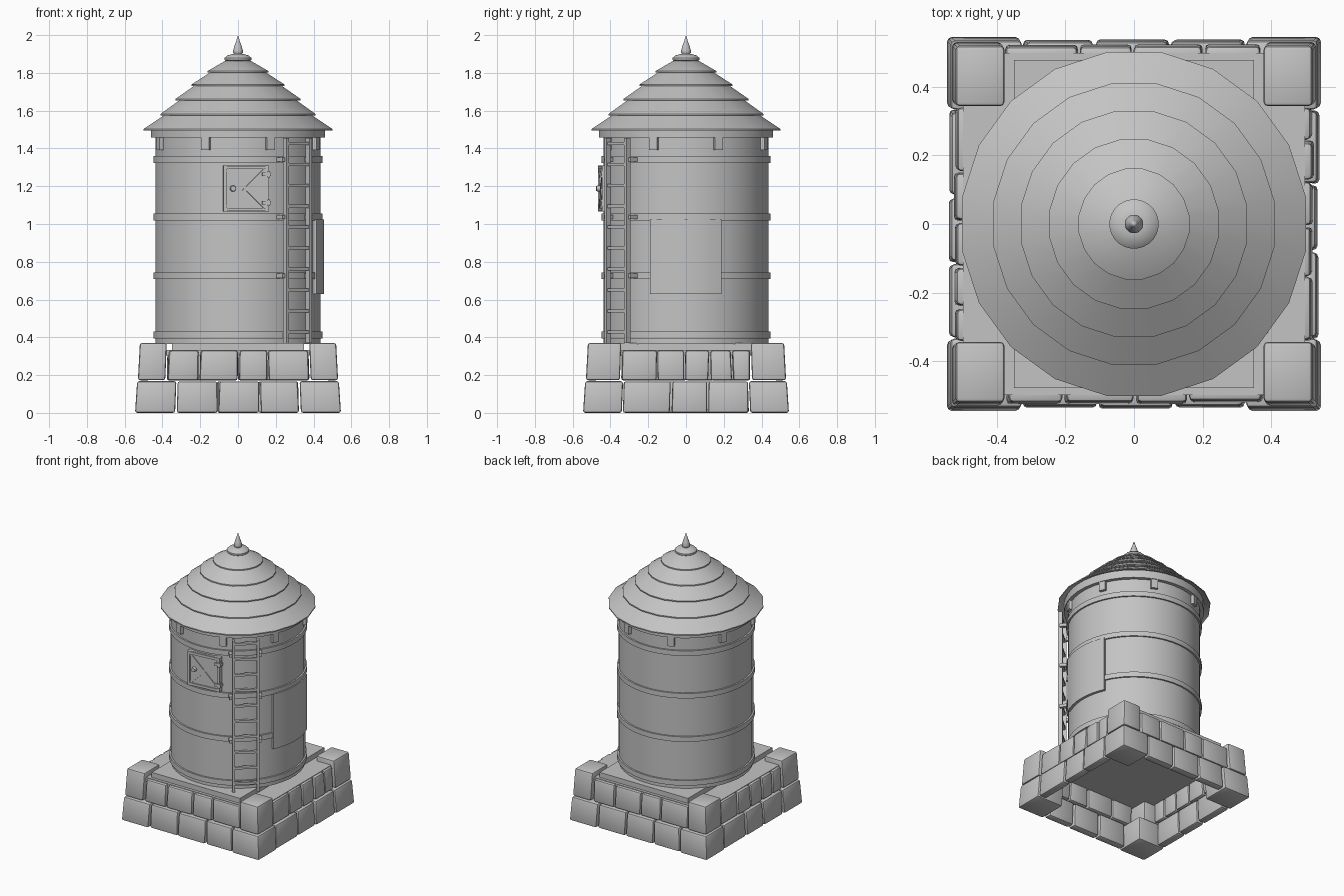
import bpy, bmesh, random
from math import cos, sin, pi, radians
from mathutils import Matrix, Vector

random.seed(4)
cube = bpy.data.objects.get("Cube")
if cube:
    bpy.data.objects.remove(cube, do_unlink=True)

GREY = (0.55, 0.55, 0.55, 1)
mat = bpy.data.materials.new("plain grey")
mat.use_nodes = True
mat.diffuse_color = GREY
mat.node_tree.nodes["Principled BSDF"].inputs["Base Color"].default_value = GREY


def finish(name, bm, turn=0.0):
    """Turn a bmesh about the tower axis and make it an object."""
    bmesh.ops.rotate(bm, verts=bm.verts, cent=(0, 0, 0),
                     matrix=Matrix.Rotation(radians(turn), 3, 'Z'))
    bmesh.ops.recalc_face_normals(bm, faces=bm.faces)
    me = bpy.data.meshes.new(name)
    bm.to_mesh(me)
    bm.free()
    me.materials.append(mat)
    ob = bpy.data.objects.new(name, me)
    bpy.context.collection.objects.link(ob)
    bpy.ops.object.select_all(action='DESELECT')
    ob.select_set(True)
    bpy.context.view_layer.objects.active = ob
    bpy.ops.object.shade_smooth_by_angle(angle=radians(32))


def box(name, x, y, z, turn=0.0, bevel=0.0, jitter=0.0, lean=0.0, tilt=0.0):
    """Box from (low, high) ranges; tilt spins it about its own y axis."""
    bm = bmesh.new()
    bmesh.ops.create_cube(bm, size=1)
    for v in bm.verts:
        v.co = Vector([lo + (hi - lo) * (c + 0.5) for c, (lo, hi) in zip(v.co, (x, y, z))])
    if tilt:
        mid = (sum(x) / 2, sum(y) / 2, sum(z) / 2)
        bmesh.ops.rotate(bm, verts=bm.verts, cent=mid,
                         matrix=Matrix.Rotation(radians(tilt), 3, 'Y'))
    for v in bm.verts:
        if v.co.z > sum(z) / 2:
            v.co.x *= 1 - lean
            v.co.y *= 1 - lean
        v.co.x += random.uniform(-jitter, jitter)
    if bevel:
        bmesh.ops.bevel(bm, geom=bm.edges[:], offset=bevel, segments=2,
                        profile=0.5, affect='EDGES')
    finish(name, bm, turn)


def lathe(name, profile, sides, closed=False):
    """Revolve a (radius, height) profile about z."""
    bm = bmesh.new()
    rings = []
    for r, z in profile:
        if r == 0:
            rings.append([bm.verts.new((0, 0, z))] * sides)
        else:
            angles = [2 * pi * (i + 0.5) / sides for i in range(sides)]
            rings.append([bm.verts.new((r * cos(a), r * sin(a), z)) for a in angles])
    pairs = list(zip(rings, rings[1:]))
    if closed:
        pairs.append((rings[-1], rings[0]))
    for a, b in pairs:
        for i in range(sides):
            j = (i + 1) % sides
            corners = list(dict.fromkeys((a[i], a[j], b[j], b[i])))
            if len(corners) > 2:
                bm.faces.new(corners)
    finish(name, bm)


# Stone base: corner blocks
for sx in (-1, 1):
    for sy in (-1, 1):
        side = ("right" if sx < 0 else "left") + ("_front" if sy < 0 else "_back")
        for level, w, d, out, z in (("lower", 0.212, 0.205, 0.545, (0, 0.168)),
                                    ("upper", 0.145, 0.18, 0.53, (0.173, 0.37))):
            box(f"{level}_corner_stone_{side}",
                sorted((sx * out, sx * (out - w))), sorted((sy * out, sy * (out - d))),
                z, bevel=0.012, lean=0.02)

# Stone base: thin brick courses between the corners, hollow behind
FRONT_LOW = (-0.325, -0.105, 0.115, 0.325)
FRONT_HIGH = (-0.375, -0.205, 0.005, 0.16, 0.38)
SIDE_LOW = (-0.335, -0.08, 0.115, 0.335)
SIDE_HIGH = (-0.345, -0.155, -0.008, 0.125, 0.245, 0.345)
for turn, low, high, wall in ((0, FRONT_LOW, FRONT_HIGH, "front"), (90, SIDE_LOW, SIDE_HIGH, "left"),
                              (180, FRONT_LOW, FRONT_HIGH, "back"), (270, SIDE_LOW, SIDE_HIGH, "right")):
    for level, joints, out, z in (("lower", low, 0.541, (0, 0.167)),
                                  ("upper", high, 0.526, (0.172, 0.33))):
        for i, (a, b) in enumerate(zip(joints, joints[1:])):
            box(f"{wall}_{level}_brick_{i + 1}", (a + 0.004, b - 0.004),
                (-out + random.uniform(0, 0.006), -out + 0.06), z,
                turn, bevel=0.012, jitter=0.004, lean=0.012)

# Floor slabs under the tank
box("base_slab", (-0.498, 0.498), (-0.498, 0.498), (0.305, 0.334))
box("floor_plate", (-0.35, 0.35), (-0.478, 0.478), (0.334, 0.37))

# Tank body and hoops
lathe("tank_body", [(0, 0.365), (0.438, 0.365), (0.438, 1.47), (0, 1.47)], 40)
for i, z in enumerate((0.412, 0.726, 1.037, 1.342)):
    lathe(f"tank_hoop_{i + 1}", [(0.43, z - 0.018), (0.449, z - 0.018),
                                 (0.449, z + 0.018), (0.43, z + 0.018)], 40, True)

# Eave ring and its support blocks
lathe("eave_ring", [(0, 1.457), (0.463, 1.457), (0.463, 1.514), (0, 1.514)], 40)
for i in range(8):
    box(f"eave_block_{i + 1}", (-0.023, 0.023), (-0.458, -0.42), (1.392, 1.46), 22.5 + 45 * i)

# Stepped conical roof of thin overlapping tiers
tiers = [(0.507, 1.495, 0.375, 1.59), (0.415, 1.575, 0.295, 1.668), (0.334, 1.655, 0.215, 1.745),
         (0.25, 1.73, 0.13, 1.815), (0.163, 1.802, 0.05, 1.874)]
for i, (r, z, r_top, z_top) in enumerate(tiers):
    lathe(f"roof_tier_{i + 1}", [(0, z + 0.028), (r - 0.05, z + 0.028), (r, z),
                                 (r, z + 0.008), (r_top, z_top), (0, z_top)], 20)

# Roof cap and finial
lathe("roof_cap", [(0, 1.86), (0.062, 1.86), (0.072, 1.868), (0.072, 1.879),
                   (0.058, 1.892), (0.03, 1.9), (0, 1.9)], 24)
lathe("finial", [(0, 1.89), (0.016, 1.89), (0.026, 1.907), (0.027, 1.917),
                 (0.02, 1.94), (0.01, 1.968), (0, 2.0)], 16)

# Side plate, curved to wrap the tank
bm = bmesh.new()
start = [bm.verts.new((r, 0, z)) for r, z in
         ((0.43, 0.63), (0.456, 0.63), (0.456, 1.025), (0.43, 1.025))]
face = bm.faces.new(start)
bmesh.ops.spin(bm, geom=[face, *face.edges, *start], cent=(0, 0, 0), axis=(0, 0, 1),
               angle=radians(49), steps=8)
finish("side_plate", bm, -24.6)

# Hatch: panel, frame, cross braces, hinges, ring handle
HATCH = 5.5
box("hatch_panel", (-0.12, 0.12), (-0.449, -0.4), (1.066, 1.31), HATCH)
for s in (-1, 1):
    edge = sorted((s * 0.12, s * 0.102))
    box(f"hatch_stile_{s}", edge, (-0.457, -0.42), (1.066, 1.31), HATCH)
    box(f"hatch_rail_{s}", (-0.102, 0.102), (-0.457, -0.42),
        [1.188 + e for e in edge], HATCH)
    box(f"hatch_brace_{s}", (-0.138, 0.138), (-0.455, -0.44), (1.18, 1.196), HATCH, tilt=45 * s)
    box(f"hatch_hinge_{s}", (0.085, 0.13), (-0.463, -0.43),
        (1.178 + s * 0.075, 1.198 + s * 0.075), HATCH)
    box(f"hatch_hinge_pin_{s}", (0.112, 0.124), (-0.466, -0.43),
        (1.17 + s * 0.075, 1.206 + s * 0.075), HATCH)
bm = bmesh.new()
bmesh.ops.create_cone(bm, cap_ends=True, segments=16, radius1=0.018, radius2=0.014, depth=0.03,
                      matrix=Matrix.Translation((-0.07, -0.455, 1.188)) @ Matrix.Rotation(pi / 2, 4, 'X'))
finish("hatch_knob", bm, HATCH)

# Ladder with wall brackets
LADDER = 41
for s in (-1, 1):
    box(f"ladder_rail_{s}", (s * 0.08 - 0.009, s * 0.08 + 0.009), (-0.495, -0.465),
        (0.37, 1.455), LADDER)
    for i, z in enumerate((0.726, 1.037, 1.342)):
        box(f"ladder_bracket_{s}_{i + 1}", (s * 0.095 - 0.012, s * 0.095 + 0.012), (-0.482, -0.42),
            (z - 0.011, z + 0.011), LADDER)
for i in range(10):
    z = 0.428 + i * 0.111
    box(f"ladder_rung_{i + 1}", (-0.08, 0.08), (-0.49, -0.47), (z - 0.008, z + 0.008), LADDER)
